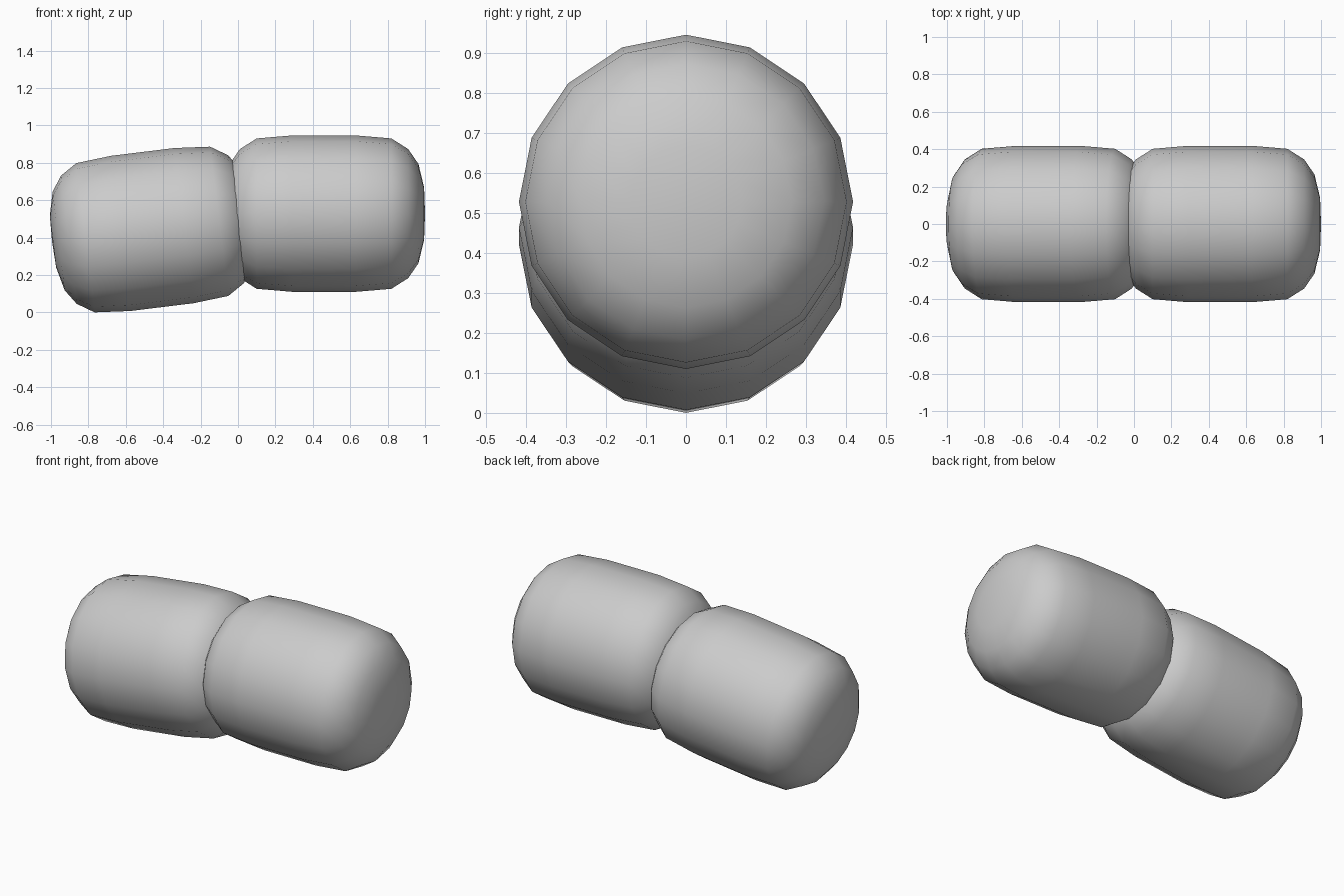
import bpy, bmesh, math
from mathutils import Matrix

if "Cube" in bpy.data.objects:
    bpy.data.objects.remove(bpy.data.objects["Cube"])

SIDES = 16
# half profile along the axis: (offset from middle, radius)
HALF = [(0.17, 0.418), (0.36, 0.402), (0.45, 0.345), (0.505, 0.265), (0.535, 0.14)]
PROFILE = [(-a, r) for a, r in reversed(HALF)] + HALF


def soft_cylinder(name, centre, tilt):
    """Rounded cylinder lying along x, tilted about y."""
    bm = bmesh.new()
    rings = []
    for x, r in PROFILE:
        rings.append([bm.verts.new((x, r * math.cos(2 * math.pi * i / SIDES),
                                    r * math.sin(2 * math.pi * i / SIDES)))
                      for i in range(SIDES)])
    for a, b in zip(rings, rings[1:]):
        for i in range(SIDES):
            j = (i + 1) % SIDES
            bm.faces.new((a[i], a[j], b[j], b[i]))
    # slightly domed end caps
    for ring, x in ((rings[0], -0.54), (rings[-1], 0.54)):
        pole = bm.verts.new((x, 0, 0))
        for i in range(SIDES):
            bm.faces.new((ring[i], ring[(i + 1) % SIDES], pole))
    bmesh.ops.recalc_face_normals(bm, faces=bm.faces)
    for f in bm.faces:
        f.smooth = True
    bm.transform(Matrix.Rotation(-tilt, 4, 'Y'))
    mesh = bpy.data.meshes.new(name)
    bm.to_mesh(mesh)
    bm.free()
    obj = bpy.data.objects.new(name, mesh)
    obj.location = centre
    bpy.context.collection.objects.link(obj)
    return obj


# two overlapping soft cylinders, the left one leaning down
soft_cylinder("right_soft_cylinder", (0.46, 0, 0.528), 0)
soft_cylinder("left_soft_cylinder", (-0.458, 0, 0.443), math.radians(7))
